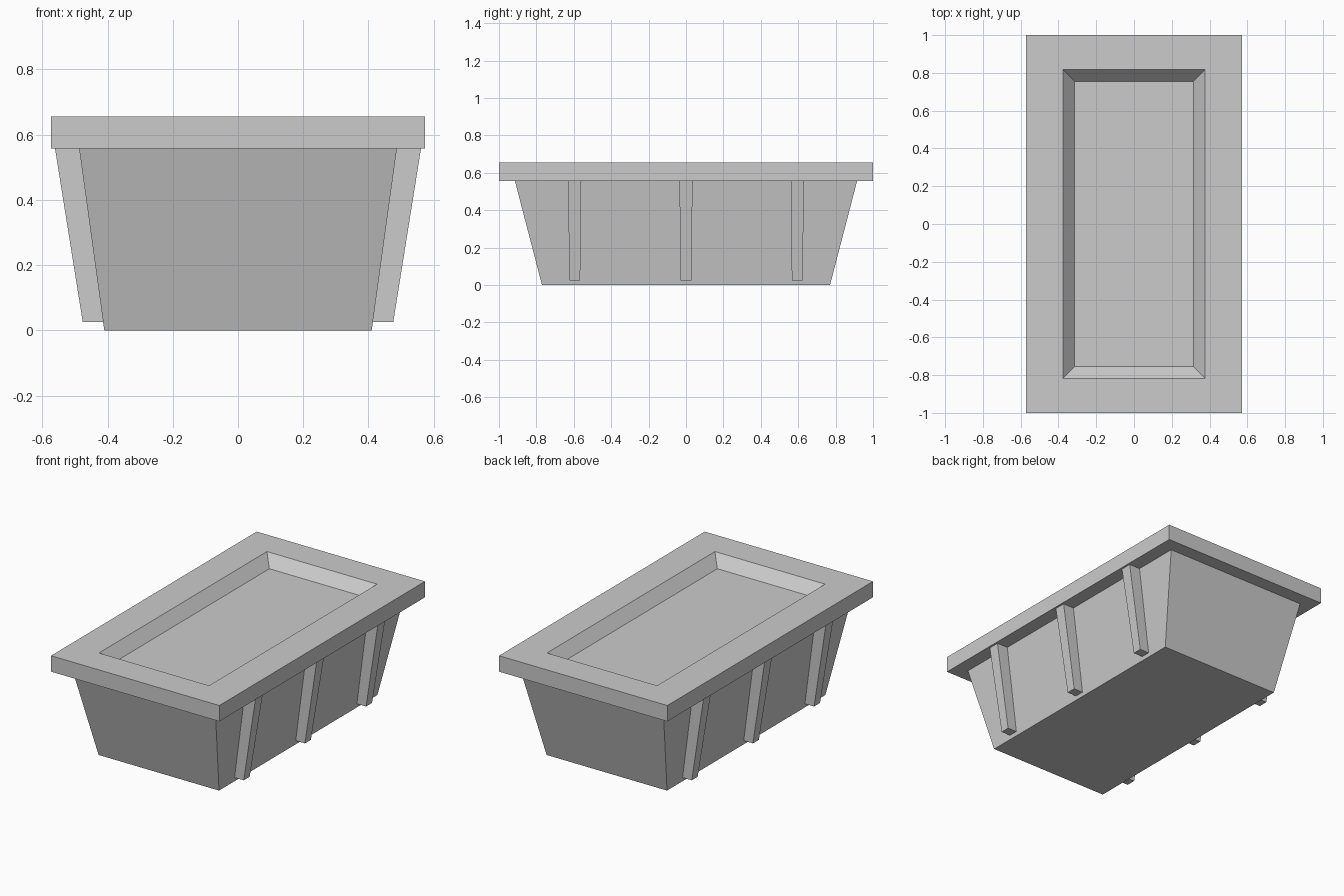
import bpy, bmesh

cube = bpy.data.objects.get("Cube")
if cube:
    bpy.data.objects.remove(cube, do_unlink=True)

grey = bpy.data.materials.new("plain grey")
grey.use_nodes = True
colour = (0.6, 0.6, 0.6, 1)
grey.diffuse_color = colour
grey.node_tree.nodes["Principled BSDF"].inputs["Base Color"].default_value = colour


def ring(bm, x0, x1, y0, y1, z):
    return [bm.verts.new(p) for p in ((x0, y0, z), (x1, y0, z), (x1, y1, z), (x0, y1, z))]


def stack(name, rings):
    """Skin a closed solid through rectangular rings (x0, x1, y0, y1, z)."""
    bm = bmesh.new()
    loops = [ring(bm, *r) for r in rings]
    for a, b in zip(loops, loops[1:]):
        for i in range(4):
            j = (i + 1) % 4
            bm.faces.new((a[i], a[j], b[j], b[i]))
    bm.faces.new(loops[0][::-1])
    bm.faces.new(loops[-1])
    bmesh.ops.recalc_face_normals(bm, faces=bm.faces)
    mesh = bpy.data.meshes.new(name)
    bm.to_mesh(mesh)
    bm.free()
    mesh.materials.append(grey)
    obj = bpy.data.objects.new(name, mesh)
    bpy.context.collection.objects.link(obj)
    return obj


def centred(x, y, z):
    return (-x, x, -y, y, z)


RIM_Z, TOP_Z = 0.557, 0.655

# Tapered tub
stack("tub_body", [centred(0.41, 0.77, 0), centred(0.487, 0.915, RIM_Z)])

# Overhanging rim with a bevelled, sunken panel
stack("rim", [centred(0.573, 1, RIM_Z), centred(0.573, 1, TOP_Z),
              centred(0.375, 0.817, TOP_Z), centred(0.315, 0.755, TOP_Z - 0.066)])

# Three slanted ribs on each long side, embedded in the wall
for side, label in ((1, "left"), (-1, "right")):
    for y, place in ((-0.595, "front"), (0, "middle"), (0.595, "back")):
        rings = []
        for inner, outer, half, z in ((0.39, 0.476, 0.029, 0.025), (0.46, 0.561, 0.035, RIM_Z)):
            xs = sorted((side * inner, side * outer))
            rings.append((*xs, y - half, y + half, z))
        stack(f"{label}_{place}_rib", rings)
